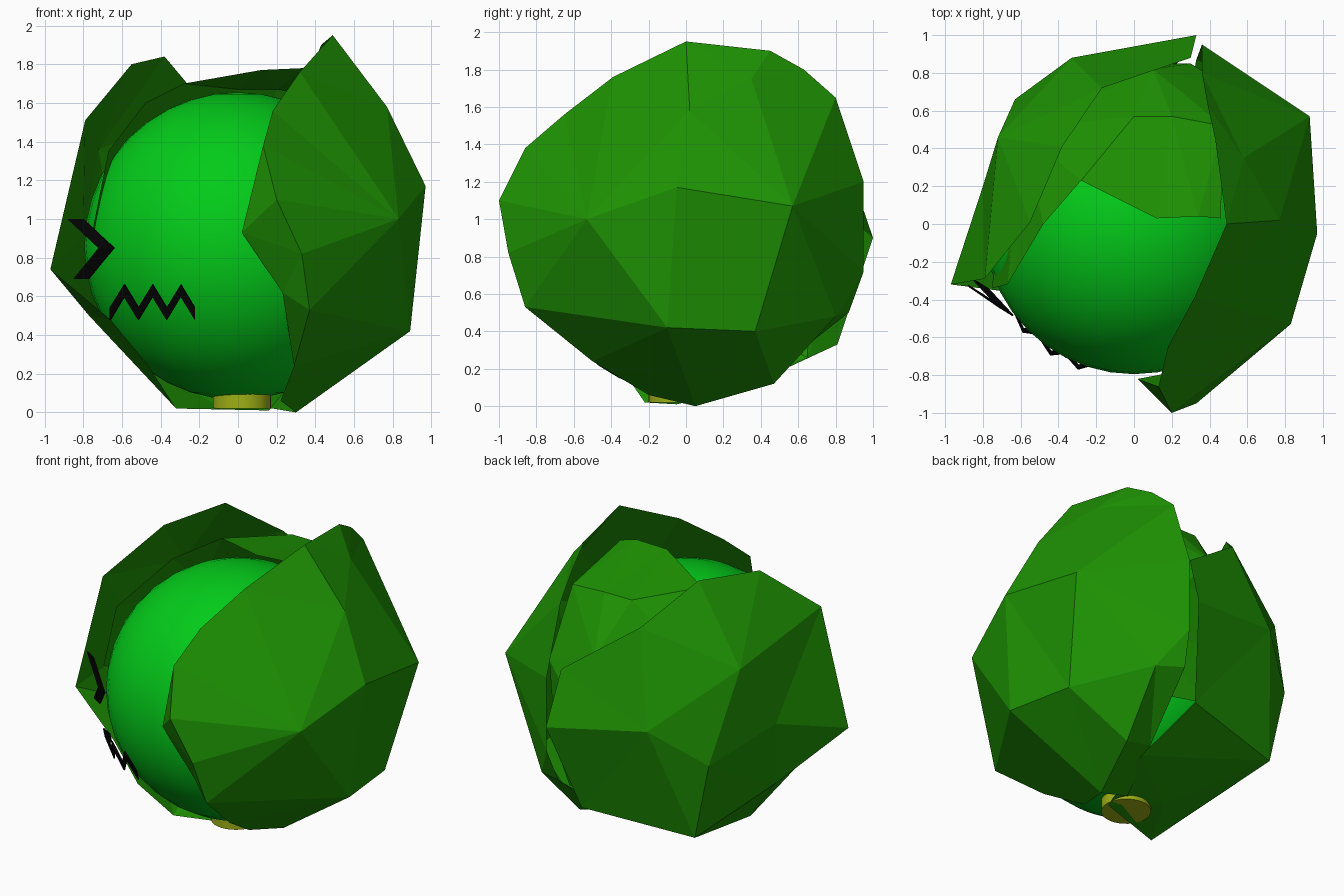
import bpy
import bmesh
import math
from mathutils import Vector
from mathutils.geometry import delaunay_2d_cdt

default_cube = bpy.data.objects.get("Cube")
if default_cube:
    bpy.data.objects.remove(default_cube, do_unlink=True)

HEART = Vector((0, 0, 0.86))
RADIUS = 0.795


def make_material(name, colour):
    mat = bpy.data.materials.new(name)
    mat.use_nodes = True
    mat.diffuse_color = (*colour, 1)
    shader = mat.node_tree.nodes["Principled BSDF"]
    shader.inputs["Base Color"].default_value = (*colour, 1)
    shader.inputs["Roughness"].default_value = 0.8
    return mat


bright_green = make_material("bright green", (0.001, 0.6, 0.01))
leaf_green = make_material("leaf green", (0.013, 0.29, 0.001))
stem_yellow = make_material("stem yellow", (0.34, 0.43, 0.008))
black = make_material("black", (0.001, 0.001, 0.001))


def add_object(name, bm, mat):
    mesh = bpy.data.meshes.new(name)
    bm.to_mesh(mesh)
    bm.free()
    mesh.materials.append(mat)
    obj = bpy.data.objects.new(name, mesh)
    bpy.context.scene.collection.objects.link(obj)
    return obj


def add_leaf(name, axis, rim, folds):
    """Span a faceted sheet over a rim and its fold points, wrapped round the heart."""
    points = [Vector(p) for p in rim + folds]
    axis = Vector(axis).normalized()
    side = axis.cross(Vector((0, 0, 1))).normalized()
    up = side.cross(axis)
    flat = []
    for p in points:
        ray = p - HEART
        spread = Vector((ray.dot(side), ray.dot(up)))
        flat.append(spread.normalized() * ray.angle(axis))
    count = len(rim)
    edges = [(i, (i + 1) % count) for i in range(count)]
    result = delaunay_2d_cdt(flat, edges, [], 1, 1e-5)
    faces, sources = result[2], result[3]
    bm = bmesh.new()
    verts = [bm.verts.new(p) for p in points]
    for face in faces:
        if all(sources[i] for i in face):
            corners = [verts[sources[i][0]] for i in face]
            new = bm.faces.new(corners)
            new.normal_update()
            if new.normal.dot(new.calc_center_median() - HEART) < 0:
                new.normal_flip()
    return add_object(name, bm, leaf_green)


def add_stroke(name, path, width):
    """A thin zigzag plate: the path is widened along one direction."""
    bm = bmesh.new()
    half = Vector(width) / 2
    rows = []
    for p in path:
        p = Vector(p)
        rows.append((bm.verts.new(p - half), bm.verts.new(p + half)))
    for a, b in zip(rows, rows[1:]):
        bm.faces.new((a[0], b[0], b[1], a[1]))
    obj = add_object(name, bm, black)
    plate = obj.modifiers.new("thickness", "SOLIDIFY")
    plate.thickness = 0.009
    plate.offset = 0
    return obj


# Round heart
bm = bmesh.new()
bmesh.ops.create_uvsphere(bm, u_segments=40, v_segments=20, radius=RADIUS)
bmesh.ops.translate(bm, verts=bm.verts, vec=HEART)
for f in bm.faces:
    f.smooth = True
add_object("heart", bm, bright_green)

# Stem stub
bm = bmesh.new()
bmesh.ops.create_cone(bm, cap_ends=True, segments=32, radius1=0.15, radius2=0.15, depth=0.1)
bmesh.ops.translate(bm, verts=bm.verts, vec=(0.02, -0.05, 0.07))
for f in bm.faces:
    f.smooth = len(f.verts) == 4
add_object("stem", bm, stem_yellow)

# Outer leaf on the +x side, with a curled front lip and a tucked back edge
add_leaf(
    "left_outer_leaf", (1, -0.1, 0.1),
    [(.49, 0, 1.95), (.32, -.39, 1.76), (.18, -.65, 1.56), (.13, -.86, 1.38),
     (.02, -.82, .93), (.23, -.78, .62), (.29, -.5, .24), (.22, -.2, .06),
     (.3, .05, 0), (.12, .08, .03), (.25, .45, .17), (.33, .87, .5),
     (.36, .95, .72), (.36, .95, 1.2), (.36, .8, 1.65), (.39, .63, 1.8),
     (.43, .45, 1.9)],
    [(.2, -1, 1.1), (.33, -.95, .82), (.37, -.86, .53), (.97, -.05, 1.17),
     (.93, .57, 1.07), (.83, -.53, 1), (.89, -.1, .42), (.82, .37, .4),
     (.77, .02, 1.58), (.58, .35, 1.75), (.45, .47, .12), (.5, .8, .48)])

# Outer leaf wrapping the -x side, the back and the underside
add_leaf(
    "back_outer_leaf", (-0.6, 0.65, -0.2),
    [(-.38, .41, 1.84), (-.55, .01, 1.8), (-.79, -.29, 1.51), (-.97, -.32, .74),
     (-.66, -.36, .48), (-.47, -.38, .25), (-.32, -.22, .02), (.16, -.05, .01),
     (.26, .38, .13), (.2, .81, .33), (.33, 1, .9), (.3, .88, 1.25),
     (-.17, .72, 1.59)],
    [(-.72, .46, 1.36), (-.63, .66, .77), (-.33, .88, 1), (-.52, .65, .26),
     (-.77, .17, .5), (-.8, .2, .92), (-.13, .12, .05)])

# Inner leaf hugging the heart over the top and back
add_leaf(
    "inner_leaf", (-0.3, 0.75, 0.4),
    [(-.28, .23, 1.7), (.12, .03, 1.77), (.34, .04, 1.78), (.46, .03, 1.74),
     (.47, .52, 1.63), (.5, .72, 1.2), (.45, .73, .65), (.38, .68, .38),
     (0, .74, .42), (-.3, .76, .75), (-.72, .2, .62), (-.75, -.34, .95),
     (-.67, -.32, 1.35), (-.48, 0, 1.6)],
    [(0, .57, 1.67), (.2, .57, 1.67), (.1, .82, 1.36), (-.6, .5, 1.2),
     (-.2, .84, .95), (.3, .85, 1.1)])

# Chevron eye standing off the heart
add_stroke("eye", [(-.84, -.35, 1), (-.68, -.46, .85), (-.81, -.32, .69)],
           (0.08, -0.05, 0))

# Zigzag mouth standing just off the heart's curve
mouth = []
for i in range(7):
    x = -0.66 + i * 0.073
    z = 0.63 if i % 2 else 0.51
    reach = (RADIUS + 0.05) ** 2 - x * x - (z - HEART.z) ** 2
    mouth.append((x, -math.sqrt(reach), z))
add_stroke("mouth", mouth, (0, -0.02, 0.065))
